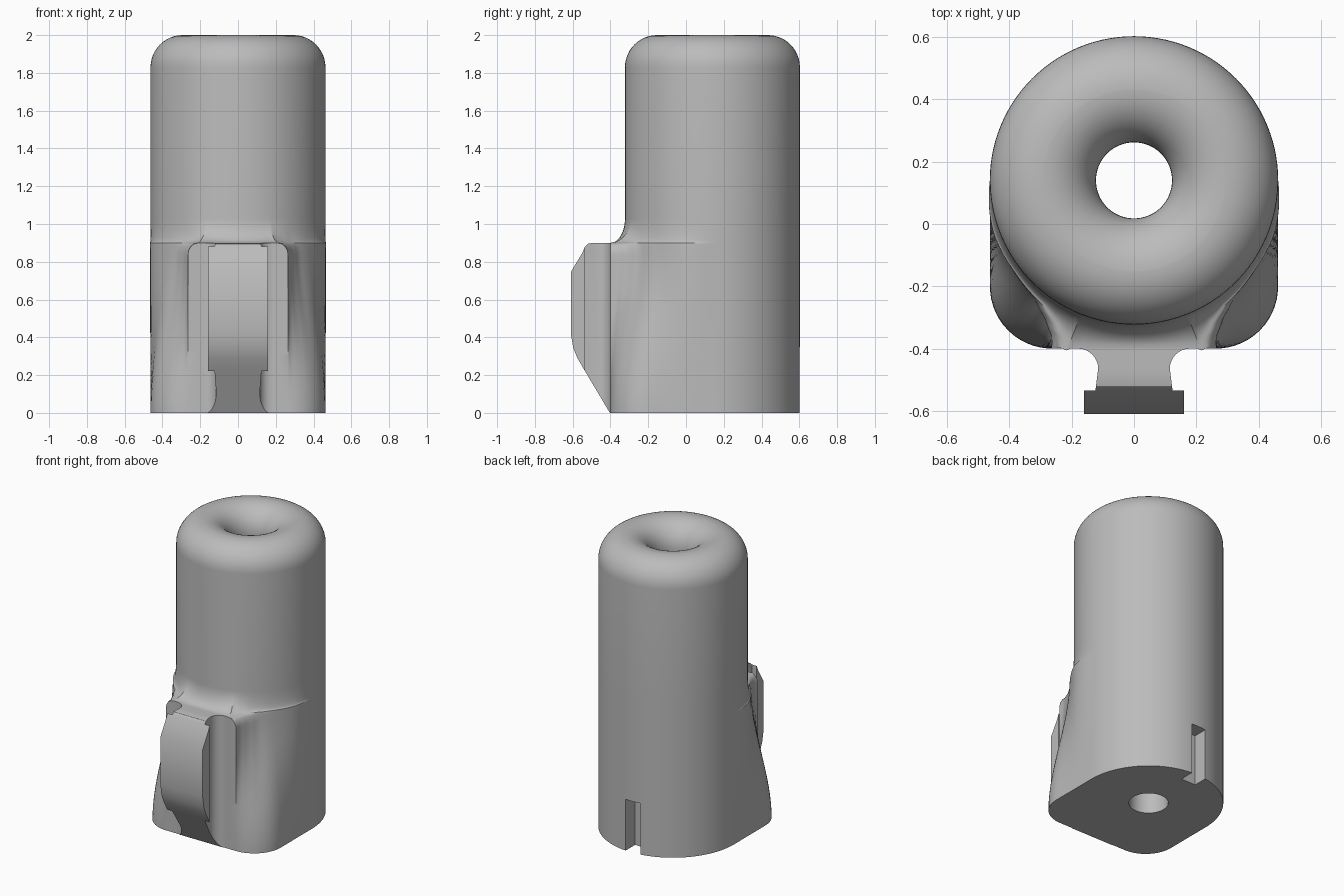
import bpy, bmesh
from math import sin, cos, tan, pi, atan2, sqrt, radians

if "Cube" in bpy.data.objects:
    bpy.data.objects.remove(bpy.data.objects["Cube"])

R, CY, FACE = 0.463, 0.14, 0.54      # barrel radius, barrel centre y, centre to front face
HOLE, LIP = 0.122, 0.17              # bore radius, rounding of the top rim
STEP, MERGE = 0.9, 1.03              # top of the front pad, where it meets the barrel

grey = bpy.data.materials.new("plain_grey")
grey.use_nodes = True
grey.diffuse_color = (0.5, 0.5, 0.5, 1)
grey.node_tree.nodes["Principled BSDF"].inputs["Base Color"].default_value = grey.diffuse_color


def make_object(name, bm):
    bmesh.ops.recalc_face_normals(bm, faces=bm.faces)
    mesh = bpy.data.meshes.new(name)
    bm.to_mesh(mesh)
    bm.free()
    mesh.materials.append(grey)
    ob = bpy.data.objects.new(name, mesh)
    bpy.context.collection.objects.link(ob)
    return ob


def extrude(name, points, direction):
    bm = bmesh.new()
    face = bm.faces.new([bm.verts.new(p) for p in points])
    out = bmesh.ops.extrude_face_region(bm, geom=[face])
    verts = [g for g in out["geom"] if isinstance(g, bmesh.types.BMVert)]
    bmesh.ops.translate(bm, vec=direction, verts=verts)
    return make_object(name, bm)


def select(ob):
    bpy.ops.object.select_all(action="DESELECT")
    ob.select_set(True)
    bpy.context.view_layer.objects.active = ob


def cut(ob, tool, operation):
    mod = ob.modifiers.new("cut", "BOOLEAN")
    mod.operation, mod.object, mod.solver = operation, tool, "EXACT"
    select(ob)
    bpy.ops.object.modifier_apply(modifier=mod.name)
    bpy.data.objects.remove(tool)


def smooth(ob):
    select(ob)
    bpy.ops.object.shade_smooth_by_angle(angle=radians(32))


def foot_radius(a):
    """Rounded square corner, a measured from the front."""
    if R / sin(a) * cos(a) <= 0.34:
        return R / sin(a)
    cx, cd, r = R - 0.2, 0.34, 0.2
    along = cx * sin(a) + cd * cos(a)
    across = cx * cos(a) - cd * sin(a)
    return along + sqrt(max(0, r * r - across * across))


# side of the pad near its top: (fraction from front corner to side, radius)
PAD = [(0, 0.601), (0.03, 0.565), (0.11, 0.525), (0.22, 0.495),
       (0.45, 0.483), (0.7, 0.482), (1, R)]


def pad_radius(t):
    for (t0, r0), (t1, r1) in zip(PAD, PAD[1:]):
        if t <= t1:
            return r0 + (r1 - r0) * (t - t0) / (t1 - t0)
    return R


SIDE, FRONT, BACK = 24, 12, 56


def section(z):
    """Outline of the housing at height z."""
    half = 0.265
    if z > 0.84:
        half -= 0.06 * (1 - sqrt(max(0, 1 - ((min(z, STEP) - 0.84) / 0.06) ** 2)))
    corner = atan2(half, FACE)
    k = min(z / STEP, 1)
    k = k * k * (3 - 2 * k)
    keep = 1.0
    if z > STEP:
        u = min((z - STEP) / (MERGE - STEP), 1)
        keep = 1 - sqrt(1 - (1 - u) ** 2)
    side = []
    for i in range(SIDE + 1):
        t = (i / SIDE) ** 1.4
        a = corner + (pi / 2 - corner) * t
        r = foot_radius(a) * (1 - k) + pad_radius(t) * k
        if i == 0:
            r = FACE / cos(a)
        side.append((a, R + (r - R) * keep))
    front = []
    for i in range(1, FRONT):
        a = atan2(half * (2 * i / FRONT - 1), FACE)
        front.append((a, R + (FACE / cos(a) - R) * keep))
    back = [(pi / 2 + pi * i / BACK, R) for i in range(1, BACK)]
    ring = [(-a, r) for a, r in reversed(side)][::1] + front + side + back
    return [(r * sin(a), CY - r * cos(a), z) for a, r in ring]


def circle(r, z):
    return [((x) * r / R, CY + (y - CY) * r / R, z) for x, y, _ in section(MERGE)]


# housing: base blending into a barrel, rounded rim, then the bore
heights = [STEP * i / 30 for i in range(28)] + [0.84, 0.86, 0.88, 0.89, 0.897, STEP]
heights += [STEP + (MERGE - STEP) * (1 - cos(pi / 2 * i / 10)) for i in range(1, 11)]
rings = [section(z) for z in heights]
for i in range(13):
    a = pi / 2 * i / 12
    rings.append(circle(R - LIP + LIP * cos(a), 2 - LIP + LIP * sin(a)))
for i in range(13):
    a = pi / 2 * i / 12
    rings.append(circle(HOLE + LIP - LIP * sin(a), 2 - LIP + LIP * cos(a)))
rings.append(circle(HOLE, 0))

bm = bmesh.new()
loops = [[bm.verts.new(p) for p in ring] for ring in rings]
count = len(loops[0])
for low, high in zip(loops, loops[1:] + loops[:1]):
    for i in range(count):
        j = (i + 1) % count
        bm.faces.new((low[i], low[j], high[j], high[i]))
housing = make_object("housing", bm)

# key slot at the bottom of the back
slot = extrude("slot_cutter", [(-0.075, 0.5, -0.1), (0.035, 0.5, -0.1),
                               (0.035, 0.7, -0.1), (-0.075, 0.7, -0.1)], (0, 0, 0.45))
cut(housing, slot, "DIFFERENCE")
smooth(housing)

# mounting rail: T-shaped plan trimmed by a side profile
half_plan = [(0.18, -0.37), (0.18, -0.4)]
for i in range(1, 9):
    a = pi / 2 * i / 8
    half_plan.append((0.18 - 0.065 * sin(a), -0.465 + 0.065 * cos(a)))
half_plan += [(0.124, -0.535), (0.16, -0.535), (0.16, -0.65)]
plan = half_plan + [(-x, y) for x, y in reversed(half_plan)]
rail = extrude("mounting_rail", [(x, y, -0.1) for x, y in plan], (0, 0, 1.1))
profile = [(-0.3, 0), (-0.403, 0), (-0.54, 0.23), (-0.575, 0.29), (-0.597, 0.345),
           (-0.61, 0.42), (-0.61, 0.745), (-0.55, 0.845), (-0.535, 0.88),
           (-0.52, 0.895), (-0.495, STEP), (-0.3, STEP)]
trim = extrude("rail_trim", [(-0.4, y, z) for y, z in profile], (0.8, 0, 0))
cut(rail, trim, "INTERSECT")
smooth(rail)
